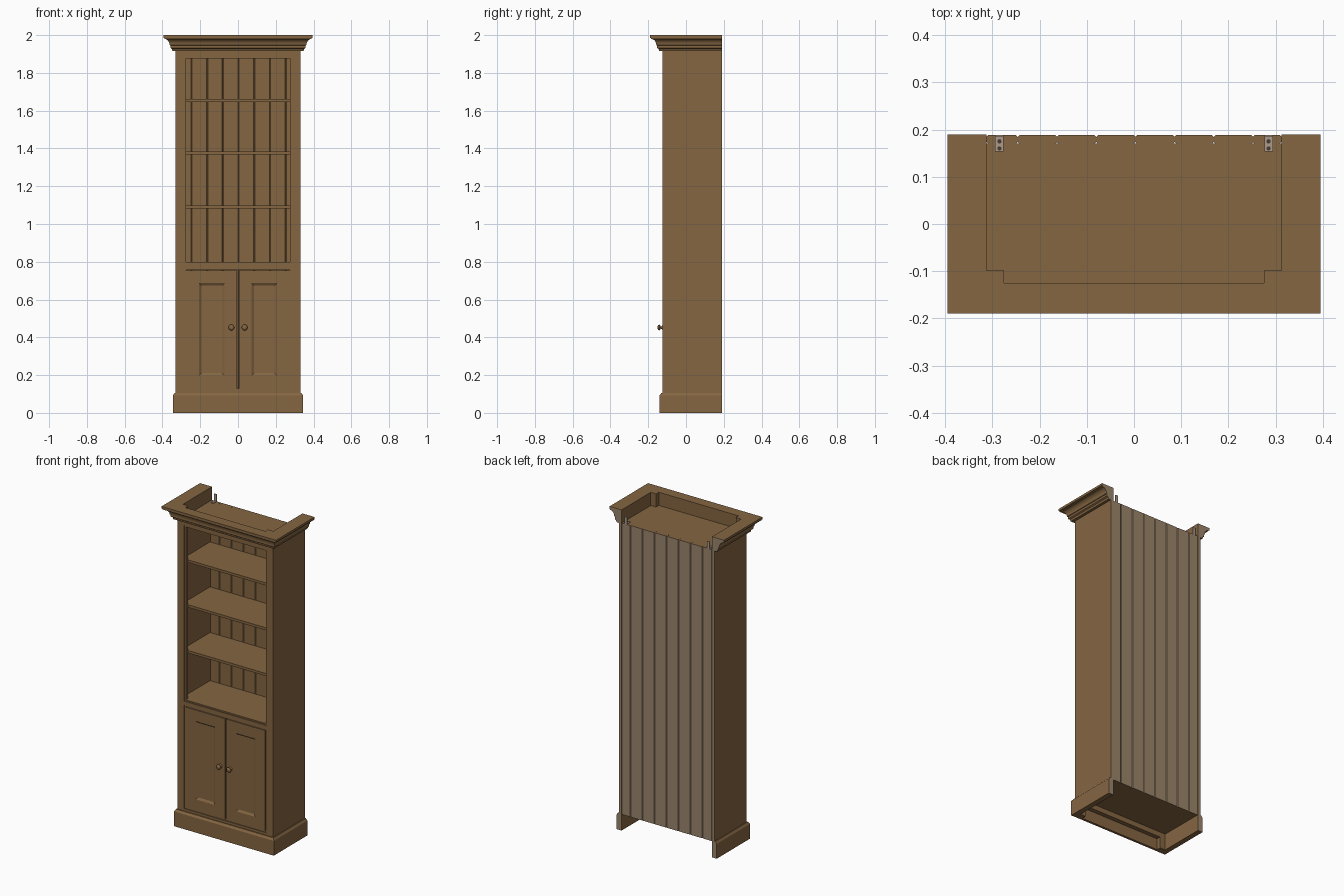
import bpy, bmesh, math
from mathutils import Vector

cube = bpy.data.objects.get("Cube")
if cube:
    bpy.data.objects.remove(cube, do_unlink=True)


def material(name, rgb):
    m = bpy.data.materials.new(name)
    m.use_nodes = True
    col = (*rgb, 1)
    m.diffuse_color = col
    m.node_tree.nodes["Principled BSDF"].inputs["Base Color"].default_value = col
    return m


stain = material("stained wood", (0.235, 0.133, 0.055))
raw = material("raw wood", (0.33, 0.235, 0.15))
metal = material("bracket metal", (0.42, 0.33, 0.25))
dark = material("screw hole", (0.06, 0.045, 0.035))

BACK = 0.19      # rear plane
FRONT = -0.125   # face frame plane
HALF = 0.33      # half width of the carcass
TOP = 1.918      # upper face of the top panel


def finish(name, bm, mats=(stain, raw)):
    """Turn a bmesh into an object; rear faces get the raw wood."""
    bmesh.ops.recalc_face_normals(bm, faces=bm.faces)
    if raw in mats:
        for f in bm.faces:
            rear = f.normal.y > 0.6 and f.calc_center_median().y > 0.18
            f.material_index = int(rear)
    me = bpy.data.meshes.new(name)
    bm.to_mesh(me)
    bm.free()
    for m in mats:
        me.materials.append(m)
    ob = bpy.data.objects.new(name, me)
    bpy.context.collection.objects.link(ob)
    return ob


def box_mesh(x, y, z):
    bm = bmesh.new()
    bmesh.ops.create_cube(bm, size=1)
    for v in bm.verts:
        v.co = Vector([lo + (hi - lo) * (c + 0.5) for c, (lo, hi) in zip(v.co, (x, y, z))])
    return bm


def box(name, x, y, z, mats=(stain, raw)):
    return finish(name, box_mesh(x, y, z), mats)


def pair(name, x, y, z, mats=(stain, raw)):
    box("left_" + name, x, y, z, mats)
    box("right_" + name, (-x[1], -x[0]), y, z, mats)


def moulding(name, profile):
    """Sweep an (outset, z) profile round the sides and front, mitred."""
    bm = bmesh.new()
    rings = []
    for sx, at_back in ((-1, True), (-1, False), (1, False), (1, True)):
        rings.append([bm.verts.new((sx * (HALF + o), BACK if at_back else FRONT - o, z))
                      for o, z in profile])
    n = len(profile)
    for a, b in zip(rings, rings[1:]):
        for i in range(n):
            j = (i + 1) % n
            bm.faces.new((a[i], a[j], b[j], b[i]))
    bm.faces.new(rings[0])
    bm.faces.new(rings[-1])
    return finish(name, bm)


def smooth(ob, degrees=25):
    bpy.ops.object.select_all(action='DESELECT')
    ob.select_set(True)
    bpy.context.view_layer.objects.active = ob
    bpy.ops.object.shade_smooth_by_angle(angle=math.radians(degrees))


# Carcass sides and face frame
frame_y = (FRONT, -0.098)
pair("side_panel", (0.312, HALF), (-0.098, BACK), (0, 2))
pair("stile", (0.285, HALF), frame_y, (0, 2))
pair("stile_top", (0.275, 0.285), frame_y, (TOP, 2))
pair("stile_foot", (0.275, 0.285), frame_y, (0, 0.07))
for name, z in (("bottom_rail", (0.07, 0.12)), ("middle_rail", (0.765, 0.79)),
                ("top_rail", (1.885, TOP))):
    box(name, (-0.285, 0.285), frame_y, z)

# Recessed bead around each opening
bead_y = (FRONT + 0.005, -0.098)
for name, lo, hi in (("lower", 0.12, 0.765), ("upper", 0.79, 1.885)):
    pair(name + "_bead", (0.276, 0.285), bead_y, (lo, hi))
    box(name + "_bead_bottom", (-0.276, 0.276), bead_y, (lo, lo + 0.008))
    box(name + "_bead_top", (-0.276, 0.276), bead_y, (hi - 0.008, hi))

# Horizontal boards
inside = (-0.312, 0.312)
depth = (-0.098, 0.17)
box("top_panel", inside, depth, (TOP - 0.018, TOP))
box("cabinet_floor", inside, depth, (0.102, 0.12))
box("cabinet_top", inside, depth, (0.78, 0.798))
for i, z in enumerate((1.09, 1.375, 1.655)):
    box(f"shelf_{i + 1}", inside, depth, (z - 0.008, z + 0.008))

# Back boards with chamfered edges that form V grooves
edges = [-0.312] + [-0.246 + 0.083 * i for i in range(7)] + [0.312]
c, y0, y1 = 0.0035, 0.17, 0.188
for i, (a, b) in enumerate(zip(edges, edges[1:])):
    bm = bmesh.new()
    outline = [(a + c, y0), (b - c, y0), (b, y0 + c), (b, y1 - c),
               (b - c, y1), (a + c, y1), (a, y1 - c), (a, y0 + c)]
    base = bm.faces.new([bm.verts.new((x, y, 0.1)) for x, y in outline])
    ext = bmesh.ops.extrude_face_region(bm, geom=[base])["geom"]
    bmesh.ops.translate(bm, vec=(0, 0, TOP - 0.1),
                        verts=[v for v in ext if isinstance(v, bmesh.types.BMVert)])
    finish(f"back_board_{i + 1}", bm)

# Plinth and cornice
moulding("plinth", [(0, 0), (0.015, 0), (0.015, 0.092), (0.006, 0.105), (0, 0.105)])
cove = [(0.06 - 0.028 * math.sin(t * math.pi / 12), 1.945 + 0.035 * math.cos(t * math.pi / 12))
        for t in range(7)]
cove = [(0.032 + 0.028 * (1 - math.sin(t * math.pi / 12)), 1.98 - 0.033 * (1 - math.cos(t * math.pi / 12)))
        for t in range(7)]
smooth(moulding("cornice", [(0, 2), (0.065, 2), (0.065, 1.986), (0.06, 1.984)] + cove +
                [(0.028, 1.945), (0.028, 1.932), (0.02, 1.927), (0.017, 1.915), (0, 1.915)]))

# Doors with sunk panels, and turned knobs
knob_profile = [(0.012, 0), (0.007, 0.005), (0.006, 0.01), (0.012, 0.013),
                (0.0155, 0.018), (0.012, 0.024), (0.006, 0.026), (0, 0.0265)]
for side, s in (("left", 1), ("right", -1)):
    bm = box_mesh(sorted((s * 0.004, s * 0.274)), (-0.124, -0.102), (0.13, 0.755))
    bm.normal_update()
    front = [f for f in bm.faces if f.normal.y < -0.9]
    bmesh.ops.inset_region(bm, faces=front, thickness=0.068, use_even_offset=True)
    bmesh.ops.inset_region(bm, faces=front, thickness=0.012, depth=-0.008, use_even_offset=True)
    finish(side + "_door", bm)

    bm = bmesh.new()
    centre = Vector((s * 0.035, -0.124, 0.452))
    verts = [bm.verts.new(centre + Vector((r, -y, 0))) for r, y in knob_profile]
    line = [bm.edges.new(e) for e in zip(verts, verts[1:])]
    bmesh.ops.spin(bm, geom=verts + line, cent=centre, axis=(0, 1, 0),
                   angle=2 * math.pi, steps=24)
    bmesh.ops.remove_doubles(bm, verts=bm.verts, dist=0.0001)
    smooth(finish(side + "_knob", bm, (stain,)), 50)

# Wall brackets on the top panel, with screw holes
plate = (0.276, 0.294)
pair("bracket_foot", plate, (0.153, 0.188), (TOP, TOP + 0.004), (metal,))
pair("bracket_upright", plate, (0.184, 0.188), (TOP + 0.004, TOP + 0.045), (metal,))
for side, s in (("left", 1), ("right", -1)):
    for i, y in enumerate((0.16, 0.175)):
        bm = bmesh.new()
        bmesh.ops.create_circle(bm, cap_ends=True, segments=16, radius=0.0045)
        bmesh.ops.translate(bm, verts=bm.verts, vec=(s * 0.285, y, TOP + 0.0045))
        finish(f"{side}_bracket_hole_{i + 1}", bm, (dark,))
